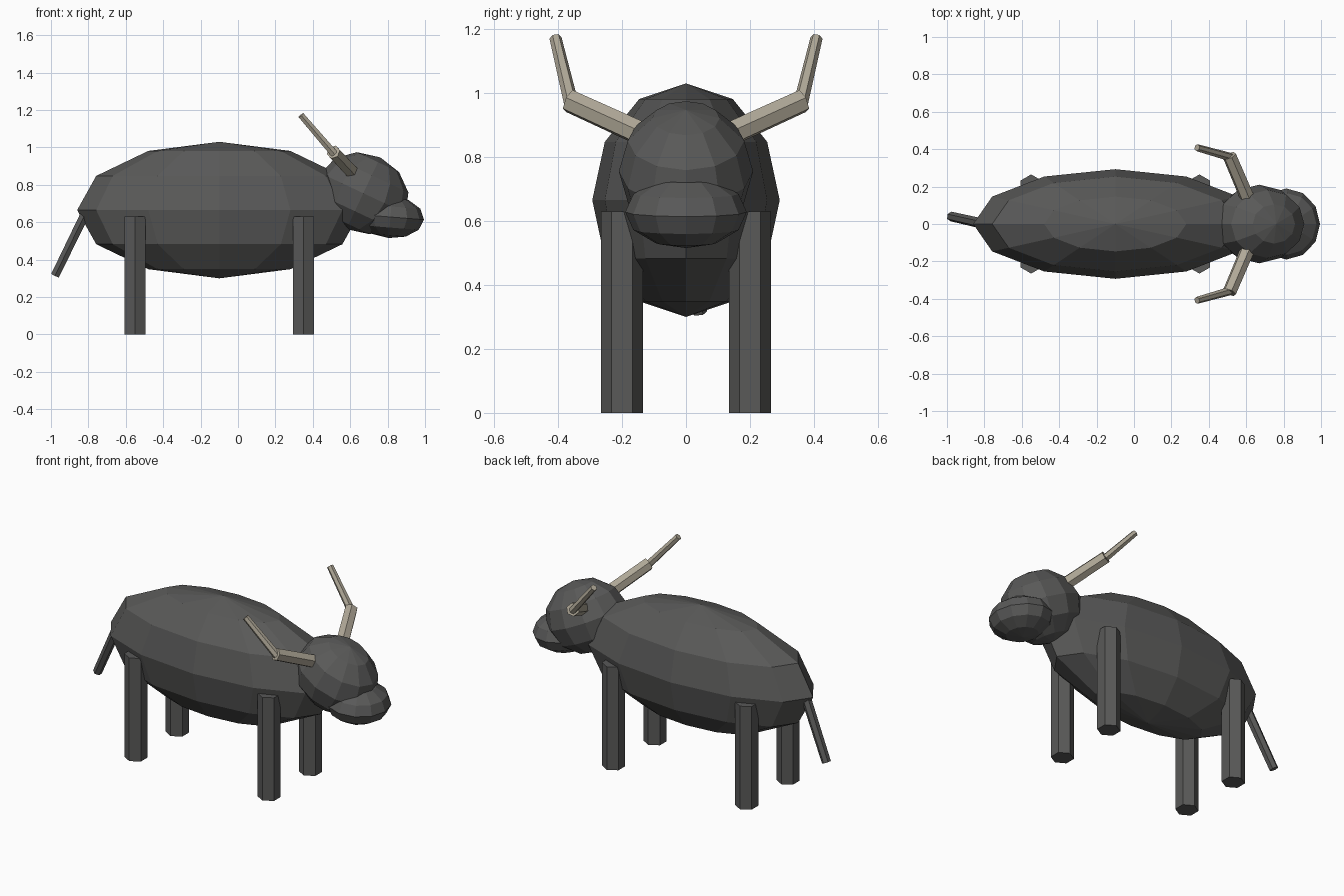
import bpy, bmesh
from math import sin, cos, pi
from mathutils import Vector, Matrix

if "Cube" in bpy.data.objects:
    bpy.data.objects.remove(bpy.data.objects["Cube"])


def material(name, rgb):
    m = bpy.data.materials.new(name)
    m.diffuse_color = (*rgb, 1)
    m.use_nodes = True
    m.node_tree.nodes["Principled BSDF"].inputs["Base Color"].default_value = m.diffuse_color
    return m


HIDE = material("dark_hide", (0.1, 0.1, 0.098))
HORN = material("horn_bone", (0.43, 0.39, 0.31))


def finish(name, bm, mat):
    bmesh.ops.recalc_face_normals(bm, faces=bm.faces)
    mesh = bpy.data.meshes.new(name)
    bm.to_mesh(mesh)
    bm.free()
    mesh.materials.append(mat)
    obj = bpy.data.objects.new(name, mesh)
    bpy.context.collection.objects.link(obj)
    return obj


def ellipsoid(name, centre, radii, tilt=0.0):
    bm = bmesh.new()
    bmesh.ops.create_uvsphere(bm, u_segments=12, v_segments=6, radius=1)
    bm.transform(Matrix.Translation(centre) @ Matrix.Rotation(tilt, 4, 'Y')
                 @ Matrix.Diagonal((*radii, 1)))
    return finish(name, bm, HIDE)


def rod(name, start, end, r0, r1, mat):
    """Six-sided rod between two points."""
    start, end = Vector(start), Vector(end)
    axis = (end - start).normalized()
    v = (Vector((0, 1, 0)) - axis * axis.y).normalized()
    u = v.cross(axis)
    bm = bmesh.new()
    rings = [[bm.verts.new(c + r * (v * cos(k * pi / 3) + u * sin(k * pi / 3)))
              for k in range(6)] for c, r in ((start, r0), (end, r1))]
    for k in range(6):
        j = (k + 1) % 6
        bm.faces.new((rings[0][k], rings[0][j], rings[1][j], rings[1][k]))
    bm.faces.new(rings[0])
    bm.faces.new(rings[1])
    return finish(name, bm, mat)


# Body, head and muzzle
ellipsoid("body", (-0.1, 0, 0.665), (0.76, 0.293, 0.365))
ellipsoid("head", (0.67, 0, 0.755), (0.25, 0.21, 0.212), 0.44)
ellipsoid("muzzle", (0.815, 0, 0.628), (0.18, 0.19, 0.113), 0.08)

# Legs and two-piece horns on both sides
for side, s in (("left", 1), ("right", -1)):
    for place, x in (("front", 0.35), ("rear", -0.55)):
        rod(f"{place}_leg_{side}", (x, s * 0.2, 0), (x, s * 0.2, 0.63),
            0.065, 0.065, HIDE)
    rod(f"horn_base_{side}", (0.61, s * 0.13, 0.868), (0.51, s * 0.365, 0.975),
        0.04, 0.038, HORN)
    rod(f"horn_tip_{side}", (0.515, s * 0.358, 0.965), (0.337, s * 0.408, 1.172),
        0.023, 0.019, HORN)

# Tail
rod("tail", (-0.80, 0, 0.68), (-0.978, 0.04, 0.315), 0.028, 0.026, HIDE)
